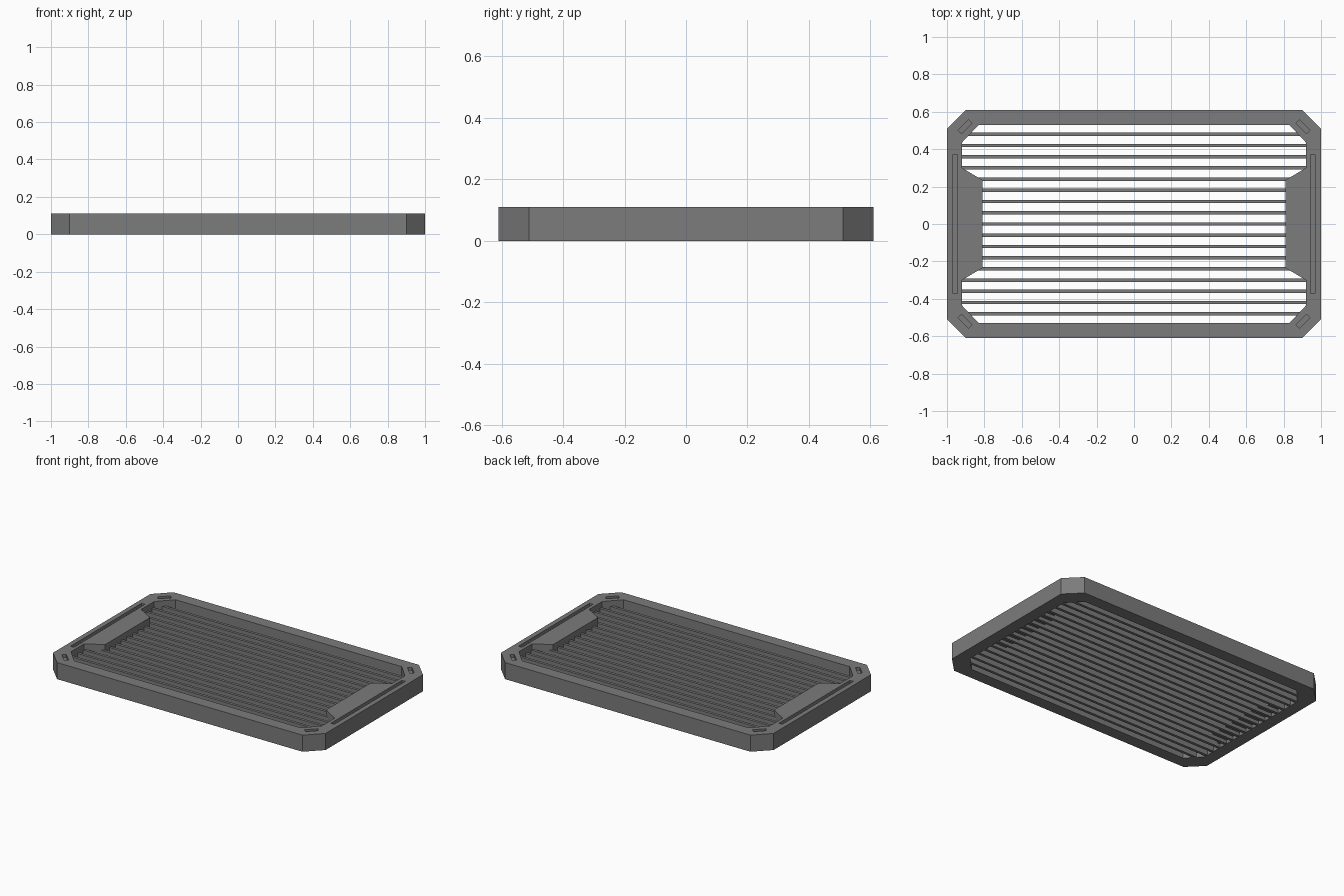
import bpy
import bmesh
from math import radians
from mathutils import Matrix, Vector

cube = bpy.data.objects.get("Cube")
if cube:
    bpy.data.objects.remove(cube, do_unlink=True)

TOP = 0.11

grey = bpy.data.materials.new("dark_grey")
grey.use_nodes = True
grey.diffuse_color = (0.2, 0.2, 0.2, 1)
grey.node_tree.nodes["Principled BSDF"].inputs["Base Color"].default_value = (0.2, 0.2, 0.2, 1)


def finish(name, bm):
    """Turn a bmesh into a named, coloured object."""
    bmesh.ops.recalc_face_normals(bm, faces=bm.faces)
    mesh = bpy.data.meshes.new(name)
    bm.to_mesh(mesh)
    bm.free()
    mesh.materials.append(grey)
    obj = bpy.data.objects.new(name, mesh)
    bpy.context.collection.objects.link(obj)
    return obj


def add_box(bm, centre, size, angle=0):
    matrix = (Matrix.Translation(centre) @ Matrix.Rotation(radians(angle), 4, "Z")
              @ Matrix.Diagonal((*size, 1)))
    bmesh.ops.create_cube(bm, size=1, matrix=matrix)


def octagon(x, y, cut_x, cut_y):
    """Rectangle outline with clipped corners, counter-clockwise."""
    return [(x, -cut_y), (x, cut_y), (cut_x, y), (-cut_x, y),
            (-x, cut_y), (-x, -cut_y), (-cut_x, -y), (cut_x, -y)]


def extrude_up(bm, faces, height):
    moved = bmesh.ops.extrude_face_region(bm, geom=faces)["geom"]
    verts = [v for v in moved if isinstance(v, bmesh.types.BMVert)]
    bmesh.ops.translate(bm, vec=Vector((0, 0, height)), verts=verts)


# Clipped-corner frame ring
bm = bmesh.new()
outer = [bm.verts.new((x, y, 0)) for x, y in octagon(1.0, 0.61, 0.90, 0.51)]
inner = [bm.verts.new((x, y, 0)) for x, y in octagon(0.92, 0.53, 0.83, 0.435)]
ring = []
for i in range(len(outer)):
    j = (i + 1) % len(outer)
    ring.append(bm.faces.new((outer[i], outer[j], inner[j], inner[i])))
extrude_up(bm, ring, TOP)
frame = finish("frame", bm)

# Recessed slots in the sides and corners of the frame
bm = bmesh.new()
for sx in (-1, 1):
    add_box(bm, (sx * 0.955, 0, TOP), (0.025, 0.745, 0.04))
    for sy in (-1, 1):
        add_box(bm, (sx * 0.904, sy * 0.52, TOP), (0.08, 0.027, 0.04), -45 * sx * sy)
cutter = finish("slot_cutter", bm)
cutter.hide_render = True
cut = frame.modifiers.new("slots", "BOOLEAN")
cut.operation = "DIFFERENCE"
cut.solver = "EXACT"
cut.object = cutter
depsgraph = bpy.context.evaluated_depsgraph_get()
cut_mesh = bpy.data.meshes.new_from_object(frame.evaluated_get(depsgraph))
frame.modifiers.clear()
frame.data = cut_mesh
bpy.data.objects.remove(cutter, do_unlink=True)

# Tapered grip pads on both short sides
for name, side in (("left_pad", 1), ("right_pad", -1)):
    bm = bmesh.new()
    outline = [(0.92, -0.30), (0.92, 0.30), (0.81, 0.235), (0.81, -0.235)]
    pad = bm.faces.new([bm.verts.new((side * x, y, 0.025)) for x, y in outline])
    extrude_up(bm, [pad], TOP - 0.025)
    finish(name, bm)

# Row of lengthwise slats
bm = bmesh.new()
for i in range(-8, 9):
    add_box(bm, (0, i * 0.06, 0.0375), (1.85, 0.018, 0.071))
finish("slats", bm)
